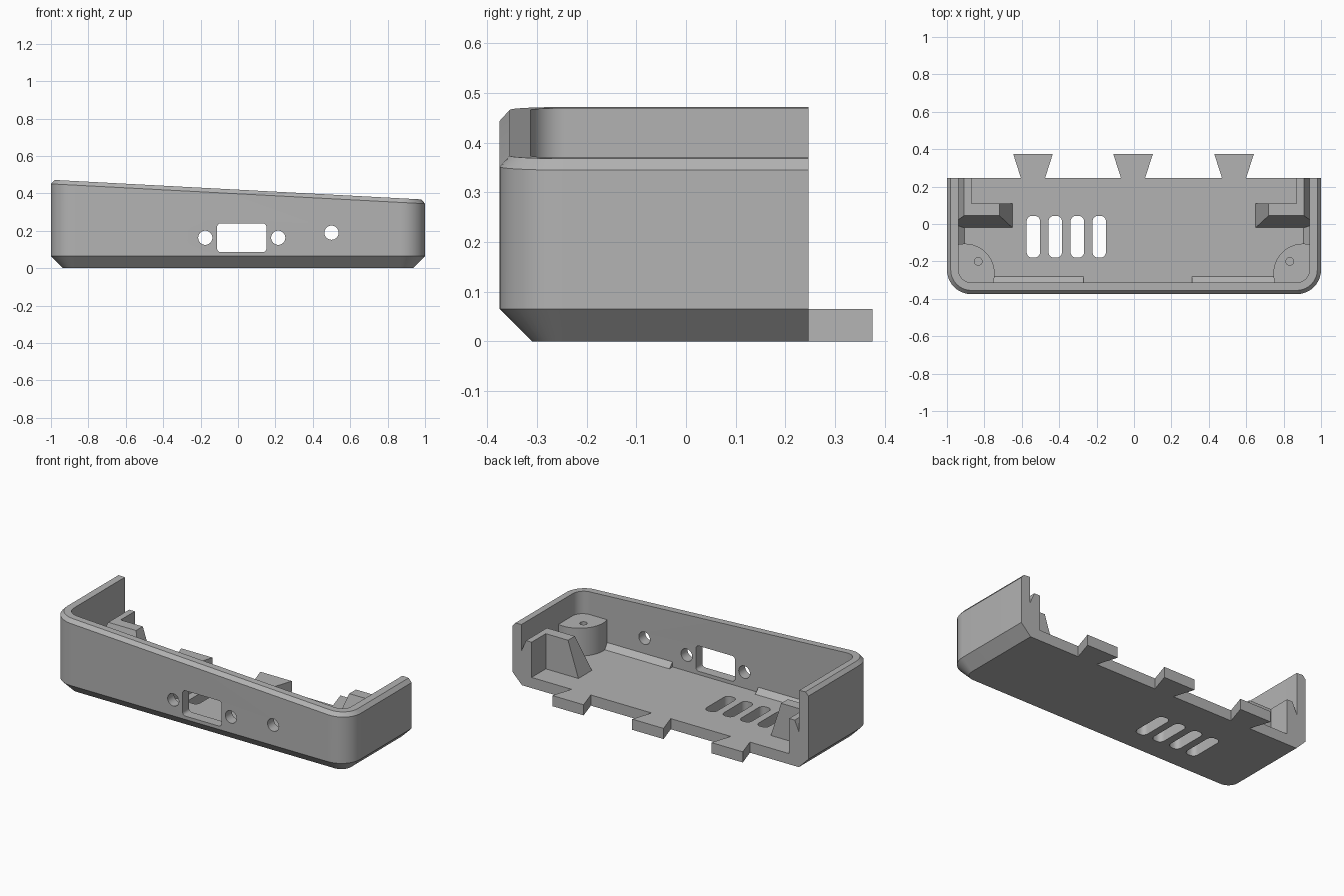
import bpy, bmesh, math
from mathutils import Vector

if "Cube" in bpy.data.objects:
    bpy.data.objects.remove(bpy.data.objects["Cube"])

FRONT, BACK, FLOOR = -0.375, 0.247, 0.065

grey = bpy.data.materials.new("plain_grey")
grey.diffuse_color = (0.45, 0.45, 0.45, 1)
grey.use_nodes = True
grey.node_tree.nodes["Principled BSDF"].inputs["Base Color"].default_value = grey.diffuse_color


def finish(bm, name):
    bmesh.ops.recalc_face_normals(bm, faces=bm.faces[:])
    me = bpy.data.meshes.new(name)
    bm.to_mesh(me)
    bm.free()
    me.materials.append(grey)
    ob = bpy.data.objects.new(name, me)
    bpy.context.collection.objects.link(ob)
    return ob


def prism(name, pts, vec):
    """Extrude a closed outline of 3D points along vec."""
    bm = bmesh.new()
    vec = Vector(vec)
    a = [bm.verts.new(p) for p in pts]
    b = [bm.verts.new(Vector(p) + vec) for p in pts]
    bm.faces.new(a)
    bm.faces.new(b)
    for i in range(len(a)):
        j = (i + 1) % len(a)
        bm.faces.new((a[i], a[j], b[j], b[i]))
    return finish(bm, name)


def hull(name, pts):
    bm = bmesh.new()
    for p in pts:
        bm.verts.new(p)
    bmesh.ops.convex_hull(bm, input=bm.verts[:])
    bmesh.ops.dissolve_limit(bm, angle_limit=0.02, verts=bm.verts[:], edges=bm.edges[:])
    return finish(bm, name)


def rounded(cx, cy, w, h, r, n=8):
    """Rounded rectangle outline; a circle when r is half of both sides."""
    out = []
    for k, (sx, sy) in enumerate(((1, 1), (-1, 1), (-1, -1), (1, -1))):
        for i in range(n):
            t = (k + i / (n - (0 if r * 2 >= w and r * 2 >= h else 1))) * math.pi / 2
            out.append((cx + sx * (w / 2 - r) + r * math.cos(t),
                        cy + sy * (h / 2 - r) + r * math.sin(t)))
    # remove coincident neighbours
    return [p for i, p in enumerate(out) if math.dist(p, out[i - 1]) > 1e-5]


def cut(ob, cutters):
    for c in cutters:
        m = ob.modifiers.new("cut", 'BOOLEAN')
        m.operation, m.object, m.solver = 'DIFFERENCE', c, 'EXACT'
    bpy.context.view_layer.objects.active = ob
    ob.select_set(True)
    for m in list(ob.modifiers):
        bpy.ops.object.modifier_apply(modifier=m.name)
    for c in cutters:
        bpy.data.objects.remove(c)
    bpy.ops.object.shade_smooth_by_angle(angle=math.radians(25))
    ob.select_set(False)


# tray body: U-shaped rings lofted from underside to inner floor
def ring(bm, off, zfun, n=10):
    r, cx, cy = 0.13 - off, 0.87, FRONT + 0.13
    pts = [(-1 + off, BACK)]
    pts += [(-cx - r * math.cos(t), cy - r * math.sin(t))
            for t in (i / n * math.pi / 2 for i in range(n + 1))]
    pts += [(-x, y) for x, y in reversed(pts)]
    return [bm.verts.new((x, y, zfun(x))) for x, y in pts]


def top(x):
    return 0.42 - 0.053 * x


bm = bmesh.new()
rings = [ring(bm, 0.065, lambda x: 0), ring(bm, 0, lambda x: FLOOR),
         ring(bm, 0, lambda x: top(x) - 0.022), ring(bm, 0.02, top),
         ring(bm, 0.062, top), ring(bm, 0.062, lambda x: FLOOR)]
for a, b in zip(rings, rings[1:]):
    for i in range(len(a) - 1):
        bm.faces.new((a[i], a[i + 1], b[i + 1], b[i]))
bm.faces.new(rings[0])
bm.faces.new(rings[-1])
bm.faces.new([r[0] for r in rings] + [r[-1] for r in reversed(rings)])
body = finish(bm, "tray_body")

# front ports and floor vents
cutters = []
for cx, cz, w, h, r in ((-0.175, 0.163, 0.076, 0.076, 0.038), (0.215, 0.163, 0.076, 0.076, 0.038),
                        (0.5, 0.19, 0.076, 0.076, 0.038), (0.02, 0.163, 0.264, 0.155, 0.02)):
    cutters.append(prism("port_cutter", [(x, -0.45, z) for x, z in rounded(cx, cz, w, h, r)],
                         (0, 0.2, 0)))
for cx in (-0.538, -0.421, -0.303, -0.186):
    cutters.append(prism("vent_cutter", [(x, y, -0.1) for x, y in
                         rounded(cx, -0.068, 0.072, 0.224, 0.03)], (0, 0, 0.25)))
cut(body, cutters)

# dovetail tabs along the back edge
for cx in (-0.54, -0.005, 0.535):
    prism("dovetail_tab", [(cx - 0.065, BACK, 0), (cx - 0.106, 0.375, 0),
                           (cx + 0.106, 0.375, 0), (cx + 0.065, BACK, 0)], (0, 0, FLOOR))

# wedge strips where the floor meets the front wall
for x0, x1 in ((-0.75, -0.27), (0.31, 0.75)):
    prism("front_strip", [(x0, -0.314, FLOOR), (x0, -0.282, FLOOR), (x0, -0.314, FLOOR + 0.032)],
          (x1 - x0, 0, 0))

for s in (-1, 1):
    # side wedge strip
    prism("side_strip", [(s * 0.939, -0.12, FLOOR), (s * 0.907, -0.12, FLOOR),
                         (s * 0.939, -0.12, FLOOR + 0.032)], (0, 0.13, 0))
    # screw boss in the front corner
    pts = [(s * 0.95, -0.32, FLOOR)]
    for i in range(17):
        t = math.radians(-20 + 126 * i / 16)
        pts.append((s * (0.905 - 0.16 * math.cos(t)), -0.265 + 0.16 * math.sin(t), FLOOR))
    boss = prism("screw_boss", pts, (0, 0, 0.17))
    cut(boss, [prism("hole_cutter", [(x, y, 0.1) for x, y in
                     rounded(s * 0.833, -0.2, 0.042, 0.042, 0.021, 4)], (0, 0, 0.3))])
    # sloped bracket plate
    hull("bracket_plate", [(s * x, y, z) for x, y, z in (
        (0.65, -0.02, FLOOR), (0.938, -0.02, FLOOR), (0.938, 0.11, FLOOR), (0.65, 0.11, FLOOR),
        (0.72, 0.045, 0.28), (0.908, 0.045, 0.28), (0.908, 0.11, 0.28), (0.72, 0.11, 0.28),
        (0.938, 0.024, 0.21), (0.938, 0.11, 0.21))])
    # bracket rail running to the back edge
    prism("bracket_rail", [(s * x, 0.11, z) for x, z in (
        (0.87, FLOOR), (0.938, FLOOR), (0.938, 0.21), (0.908, 0.28), (0.87, 0.28))],
        (0, BACK - 0.11, 0))
